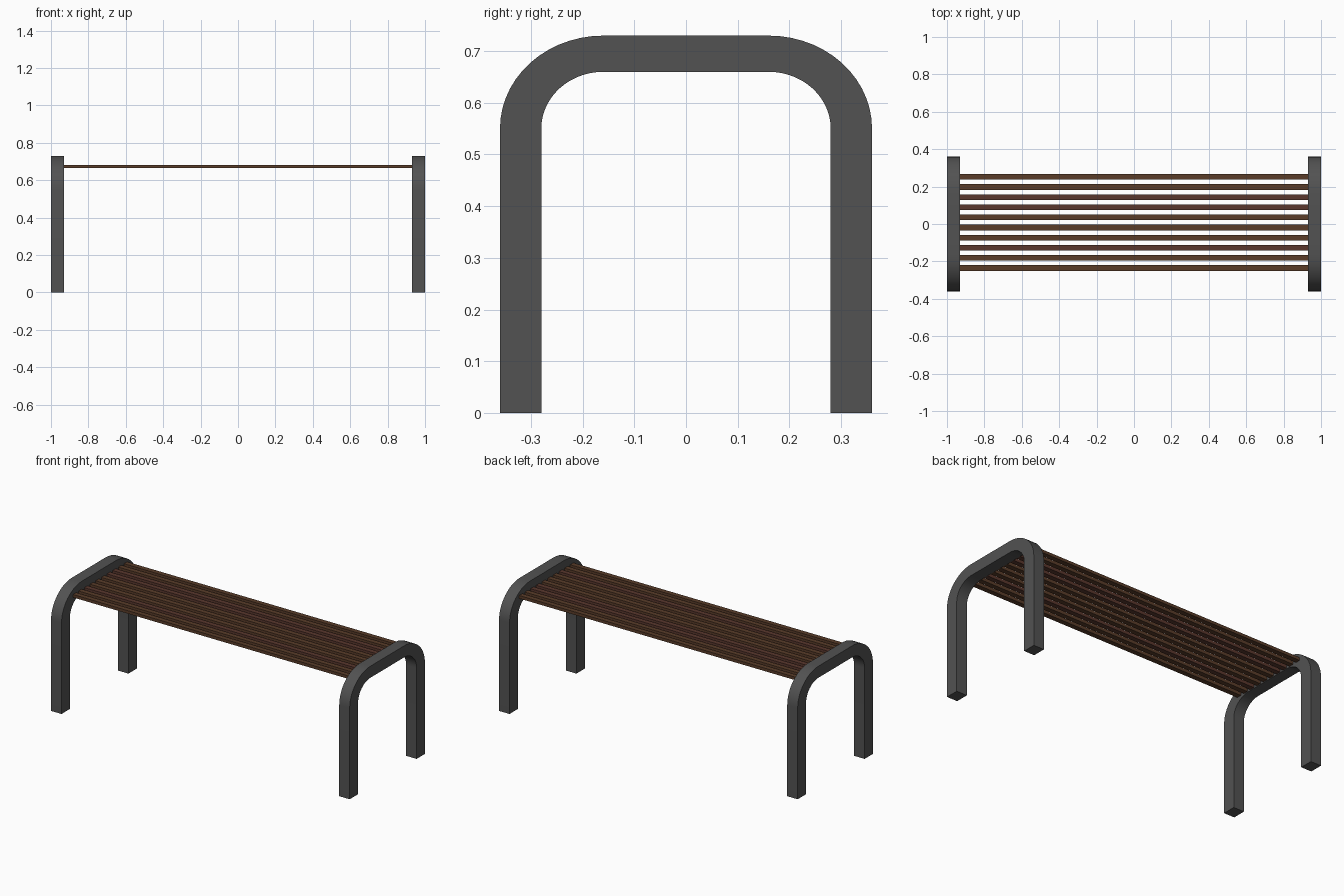
import bpy, bmesh, math

if "Cube" in bpy.data.objects:
    bpy.data.objects.remove(bpy.data.objects["Cube"])

def material(name, rgb):
    m = bpy.data.materials.new(name)
    m.diffuse_color = (*rgb, 1)
    m.use_nodes = True
    m.node_tree.nodes["Principled BSDF"].inputs["Base Color"].default_value = m.diffuse_color
    return m

def make_object(name, bm, mat):
    bmesh.ops.recalc_face_normals(bm, faces=bm.faces)
    me = bpy.data.meshes.new(name)
    bm.to_mesh(me)
    bm.free()
    me.materials.append(mat)
    ob = bpy.data.objects.new(name, me)
    bpy.context.collection.objects.link(ob)
    return ob

def arch(half_width, top, ry, rz, steps=14):
    """Arch outline in (y, z), from the foot at +y over to the foot at -y."""
    cy, cz = half_width - ry, top - rz
    right = [(half_width, 0)]
    for i in range(steps + 1):
        a = math.pi / 2 * i / steps
        right.append((cy + ry * math.cos(a), cz + rz * math.sin(a)))
    return right + [(-y, z) for y, z in reversed(right)]

metal = material("dark_metal", (0.085, 0.085, 0.085))
woods = [material("brown_wood", (0.10, 0.045, 0.022)),
         material("red_brown_wood", (0.10, 0.038, 0.026))]

# Bent end frames
outer = arch(0.36, 0.73, 0.20, 0.18)
inner = arch(0.28, 0.66, 0.12, 0.11)
for name, x0, x1 in (("left_frame", -1.0, -0.93), ("right_frame", 0.93, 1.0)):
    bm = bmesh.new()
    rings = [[bm.verts.new((x, y, z)) for x, (y, z) in section]
             for section in ([(x0, o), (x1, o), (x1, i), (x0, i)]
                             for o, i in zip(outer, inner))]
    for a, b in zip(rings, rings[1:]):
        for k in range(4):
            n = (k + 1) % 4
            bm.faces.new((a[k], a[n], b[n], b[k]))
    bm.faces.new(rings[0])
    bm.faces.new(rings[-1])
    ob = make_object(name, bm, metal)
    bpy.ops.object.select_all(action='DESELECT')
    ob.select_set(True)
    bpy.context.view_layer.objects.active = ob
    bpy.ops.object.shade_smooth_by_angle(angle=math.radians(30))

# Seat slats between the frames
for i in range(10):
    bm = bmesh.new()
    bmesh.ops.create_cube(bm, size=1)
    bmesh.ops.scale(bm, vec=(1.86, 0.03, 0.018), verts=bm.verts)
    slat = make_object(f"seat_slat_{i + 1}", bm, woods[1 if i in (2, 6, 7) else 0])
    slat.location = (0, -0.2355 + i * 0.0542, 0.673)
